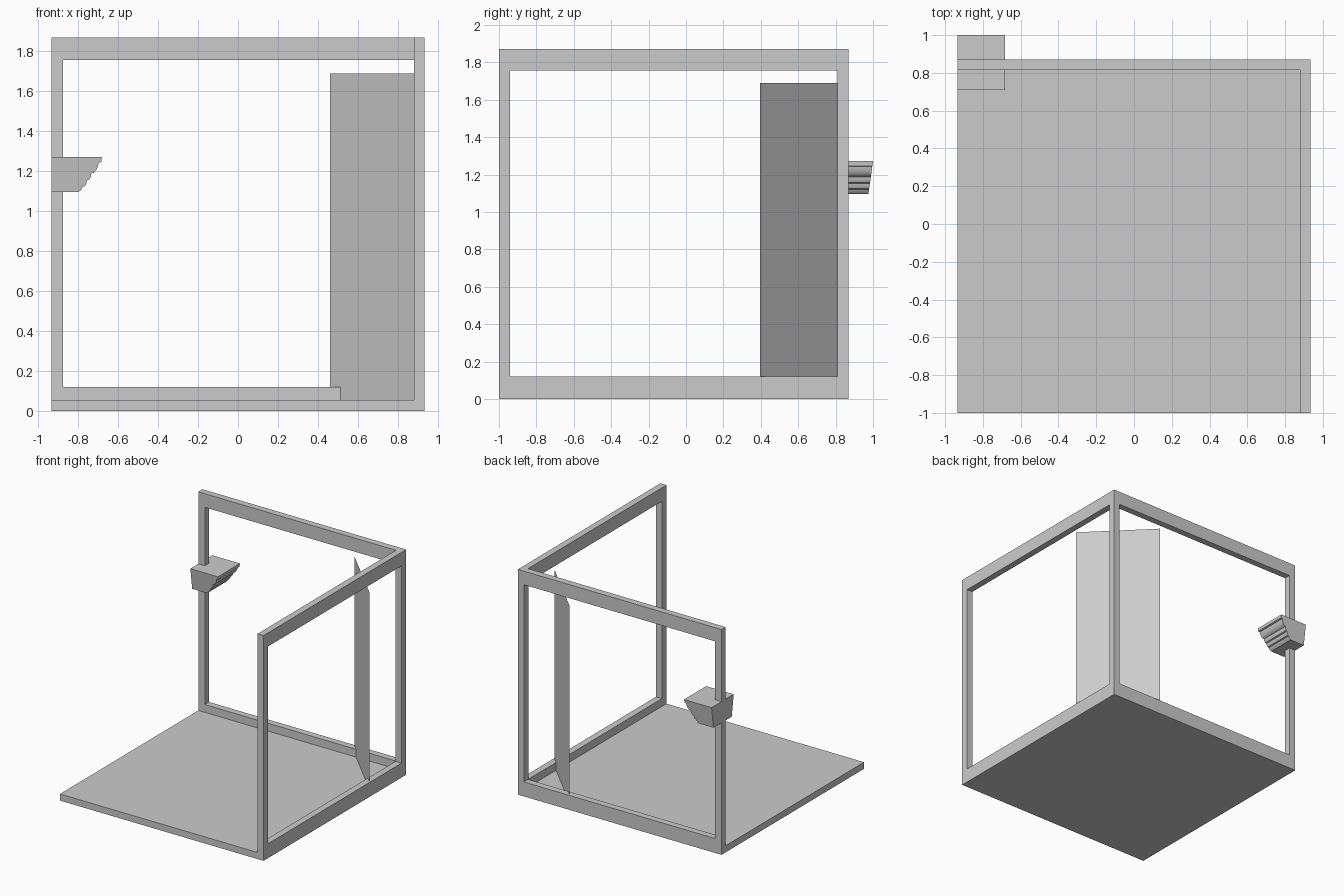
import bpy, bmesh

if "Cube" in bpy.data.objects:
    bpy.data.objects.remove(bpy.data.objects["Cube"])

W = 0.935            # half width in x
Y0, Y1 = -1.0, 0.87  # front and back limits
H = 1.87             # wall height
T = 0.055            # wall and floor thickness


def finish(name, bm):
    bmesh.ops.recalc_face_normals(bm, faces=bm.faces)
    me = bpy.data.meshes.new(name)
    bm.to_mesh(me)
    bm.free()
    ob = bpy.data.objects.new(name, me)
    bpy.context.collection.objects.link(ob)
    return ob


def loft(name, rings, closed=False):
    """Skin a list of equal-sized point rings; cap the ends or close the loop."""
    bm = bmesh.new()
    vs = [[bm.verts.new(p) for p in r] for r in rings]
    pairs = list(zip(vs, vs[1:] + vs[:1])) if closed else list(zip(vs, vs[1:]))
    for a, b in pairs:
        n = len(a)
        for i in range(n):
            j = (i + 1) % n
            bm.faces.new((a[i], a[j], b[j], b[i]))
    if not closed:
        bm.faces.new(vs[0])
        bm.faces.new(vs[-1])
    return finish(name, bm)


def rect(a0, a1, b0, b1):
    return [(a0, b0), (a1, b0), (a1, b1), (a0, b1)]


# floor slab
loft("floor", [[(x, y, z) for x, y in rect(-W, W - T, Y0, Y1 - T)] for z in (0, T)])

# right wall: rectangular frame around a large opening
outer, inner = rect(Y0, Y1, 0, H), rect(Y0 + 0.06, Y1 - 0.06, 0.12, 1.757)
loft("right_wall_frame",
     [[(x, y, z) for y, z in ring] for ring, x in
      ((outer, W - T), (outer, W), (inner, W), (inner, W - T))], closed=True)

# back wall: C-shaped frame butting against the right wall
xr, xl = W - T, -W + 0.06
c_shape = [(xr, 0), (-W, 0), (-W, H), (xr, H), (xr, 1.757), (xl, 1.757), (xl, 0.12), (xr, 0.12)]
loft("back_wall_frame", [[(x, y, z) for x, z in c_shape] for y in (Y1 - T, Y1)])

# thin diagonal panel across the back right corner
bm = bmesh.new()
bm.faces.new([bm.verts.new(p) for p in
              ((0.46, 0.868, T), (0.932, 0.396, T), (0.932, 0.396, 1.69), (0.46, 0.868, 1.69))])
finish("corner_panel", bm)

# moulded bracket on the back left post: stepped on +x, slightly tapered in y
profile = [(-0.682, 1.272), (-0.684, 1.246), (-0.698, 1.242), (-0.701, 1.225),
           (-0.71, 1.205), (-0.722, 1.192), (-0.735, 1.188), (-0.737, 1.172),
           (-0.745, 1.157), (-0.757, 1.153), (-0.759, 1.14), (-0.767, 1.125),
           (-0.778, 1.121), (-0.785, 1.106), (-0.80, 1.095)]
rings = []
for x, z in profile:
    t = (1.272 - z) * 0.14
    rings.append([(px, py, z) for px, py in rect(-W, x, 0.71 + t, 1.0 - t)])
bracket = loft("moulded_bracket", rings)
bpy.context.view_layer.objects.active = bracket
bracket.select_set(True)
bpy.ops.object.shade_smooth_by_angle(angle=0.6)
